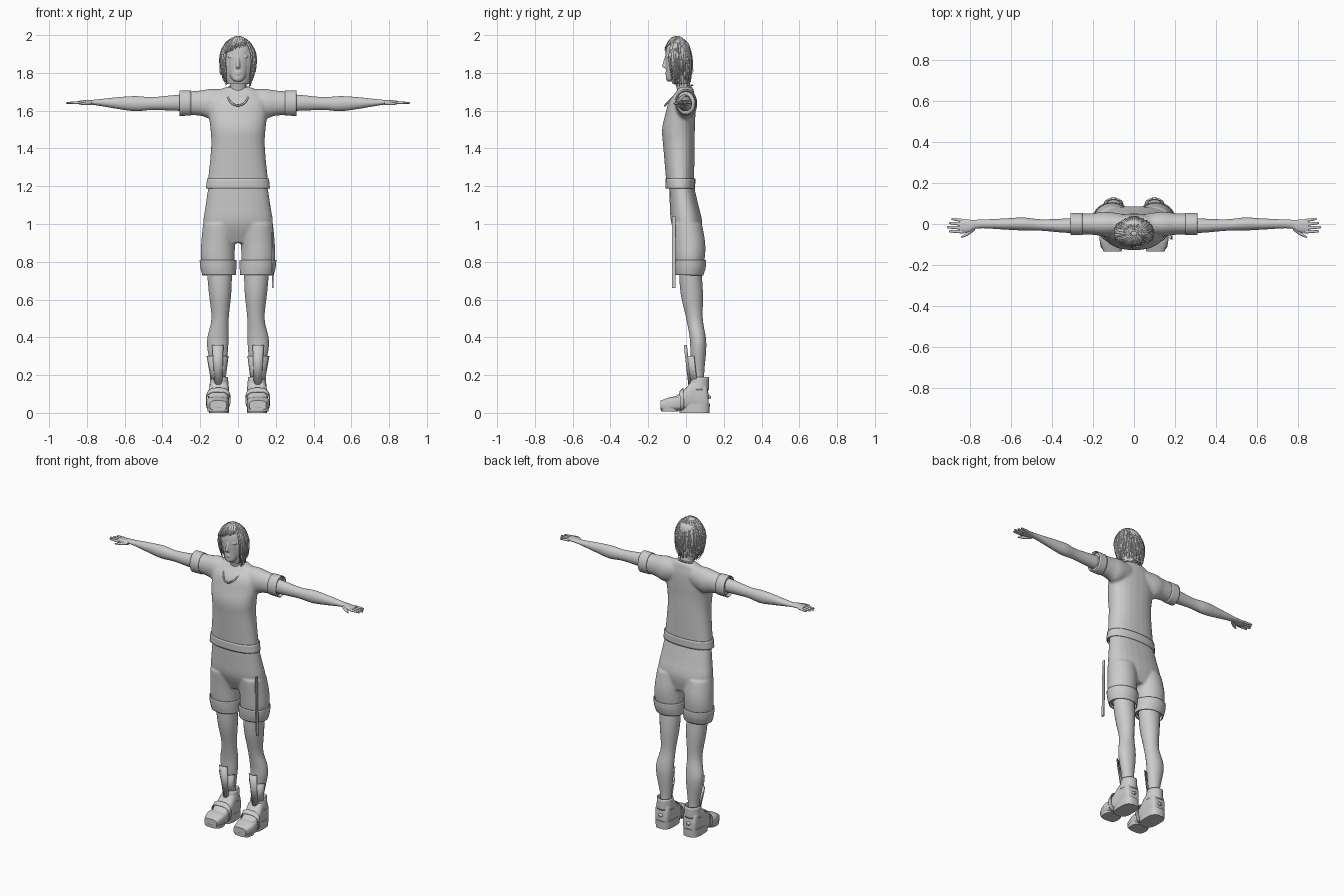
import bpy, bmesh, math, random
from mathutils import Vector

random.seed(4)
if "Cube" in bpy.data.objects:
    bpy.data.objects.remove(bpy.data.objects["Cube"], do_unlink=True)

COLOUR = (.6, .6, .6, 1)
grey = bpy.data.materials.new("plain grey")
grey.use_nodes = True
grey.diffuse_color = COLOUR
grey.node_tree.nodes["Principled BSDF"].inputs["Base Color"].default_value = COLOUR


def ring(x=0, y=0, z=0, wide=0, deep=0, tall=0):
    """Cross-section: a centre and two half sizes; the size left out is the loft direction."""
    return Vector((x, y, z, wide, deep, tall))


def spline(rings, steps):
    """Catmull-Rom blend through the given rings."""
    result = []
    last = len(rings) - 1
    for i in range(last):
        before, start, end, after = (rings[min(max(j, 0), last)] for j in range(i - 1, i + 3))
        for step in range(steps):
            t = step / steps
            ease = t * t * (3 - 2 * t)
            result.append(start.lerp(end, ease)
                          + (end - before) * (t * (1 - t) ** 2 / 2)
                          - (after - start) * (t * t * (1 - t) / 2))
    return result + [rings[-1]]


def loft(bm, rings, sides=24, power=2, steps=4, caps=True):
    loops = []
    for x, y, z, wide, deep, tall in spline(rings, steps):
        loop = []
        for k in range(sides):
            angle = math.tau * (k + .5) / sides
            c, s = (math.copysign(abs(v) ** (2 / power), v) for v in (math.cos(angle), math.sin(angle)))
            loop.append(bm.verts.new((x + wide * c, y + deep * (s if wide else c), z + tall * s)))
        loops.append(loop)
    for low, high in zip(loops, loops[1:]):
        for k in range(sides):
            bm.faces.new((low[k], low[k - 1], high[k - 1], high[k]))
    if caps:
        bm.faces.new(loops[0])
        bm.faces.new(loops[-1])


def ball(bm, centre, radii):
    for vert in bmesh.ops.create_uvsphere(bm, u_segments=20, v_segments=12, radius=1)["verts"]:
        vert.co = Vector(c + r * v for c, r, v in zip(centre, radii, vert.co))


def finish(name, bm, mirror=False, fuse=0, thick=0):
    bmesh.ops.recalc_face_normals(bm, faces=bm.faces)
    mesh = bpy.data.meshes.new(name)
    bm.to_mesh(mesh)
    bm.free()
    mesh.materials.append(grey)
    ob = bpy.data.objects.new(name, mesh)
    bpy.context.collection.objects.link(ob)
    mesh.shade_smooth()
    mesh.set_sharp_from_angle(angle=math.radians(50))
    if thick:
        ob.modifiers.new("Thickness", "SOLIDIFY").thickness = thick
    if mirror:
        ob.modifiers.new("Mirror", "MIRROR")
    if fuse:
        remesh = ob.modifiers.new("Fuse", "REMESH")
        remesh.mode, remesh.voxel_size, remesh.use_smooth_shade = "VOXEL", fuse, True
        soften = ob.modifiers.new("Soften", "SMOOTH")
        soften.factor, soften.iterations = .5, 6


def part(name, *rings, mirror=True, thick=0, **options):
    bm = bmesh.new()
    loft(bm, rings, **options)
    finish(name, bm, mirror, thick=thick)


def band(name, *rings, **options):
    """Open strip of cloth with a crisp edge."""
    part(name, *rings, thick=-.005, caps=False, **options)


# Shirt body with sleeves blended in
bm = bmesh.new()
loft(bm, [ring(z=1.19, y=-.03, wide=.164, deep=.072), ring(z=1.4, y=-.037, wide=.143, deep=.083),
          ring(z=1.5, y=-.04, wide=.146, deep=.087), ring(z=1.58, y=-.03, wide=.155, deep=.08),
          ring(z=1.65, y=-.02, wide=.15, deep=.07), ring(z=1.7, y=-.005, wide=.115, deep=.047),
          ring(z=1.725, wide=.065, deep=.037)], power=2.3)
for side in (1, -1):
    loft(bm, [ring(x=side * .06, z=1.65, deep=.05, tall=.06), ring(x=side * .14, z=1.637, deep=.06, tall=.08),
              ring(x=side * .2, z=1.64, deep=.053, tall=.067), ring(x=side * .3, z=1.64, deep=.049, tall=.061)])
finish("shirt", bm, fuse=.008)
band("shirt_hem", ring(z=1.187, y=-.03, wide=.166, deep=.074), ring(z=1.24, y=-.03, wide=.16, deep=.075),
     mirror=False, power=2.3)
band("sleeve_cuff", ring(x=.25, z=1.64, deep=.05, tall=.062), ring(x=.31, z=1.64, deep=.05, tall=.063))

# Shorts, with crisp leg bands
bm = bmesh.new()
loft(bm, [ring(z=1.21, y=-.025, wide=.155, deep=.065), ring(z=1.1, y=-.01, wide=.172, deep=.076),
          ring(z=1, y=.005, wide=.184, deep=.082), ring(z=.9, y=.018, wide=.16, deep=.05)], power=2.3)
for side in (1, -1):
    loft(bm, [ring(x=side * .096, y=.005, z=1, wide=.09, deep=.08),
              ring(x=side * .105, y=.018, z=.9, wide=.09, deep=.084),
              ring(x=side * .107, y=.02, z=.82, wide=.09, deep=.08),
              ring(x=side * .1, y=.018, z=.74, wide=.08, deep=.066)])
finish("shorts", bm, fuse=.007)
band("shorts_band", ring(x=.106, y=.02, z=.81, wide=.093, deep=.083), ring(x=.104, y=.02, z=.77, wide=.091, deep=.08),
     ring(x=.1, y=.018, z=.73, wide=.085, deep=.07))
part("hanging_strap", ring(x=.184, y=-.065, z=.66, wide=.004, deep=.01),
     ring(x=.178, y=-.065, z=1.04, wide=.004, deep=.009), mirror=False, power=8)

# Legs and arms
part("leg", ring(x=.1, y=.02, z=.8, wide=.07, deep=.058), ring(x=.095, y=.03, z=.64, wide=.06, deep=.06),
     ring(x=.095, y=.045, z=.5, wide=.046, deep=.044), ring(x=.106, y=.062, z=.4, wide=.056, deep=.043),
     ring(x=.107, y=.065, z=.33, wide=.054, deep=.042), ring(x=.1, y=.063, z=.2, wide=.035, deep=.033),
     ring(x=.1, y=.065, z=.1, wide=.035, deep=.035))
part("arm", ring(x=.2, z=1.645, deep=.036, tall=.042), ring(x=.31, y=-.008, z=1.642, deep=.036, tall=.043),
     ring(x=.45, y=-.005, z=1.638, deep=.028, tall=.034), ring(x=.54, z=1.637, deep=.032, tall=.04),
     ring(x=.63, z=1.64, deep=.027, tall=.032), ring(x=.76, z=1.644, deep=.021, tall=.014),
     ring(x=.8, y=-.009, z=1.645, deep=.03, tall=.012), ring(x=.85, y=-.01, z=1.643, deep=.032, tall=.008))

# Fingers fan out from the palm; the thumb leaves it lower down
bm = bmesh.new()
for k in range(4):
    root, tip, reach = .016 - .018 * k, .024 - .02 * k, .91 - .01 * abs(k - 2)
    loft(bm, [ring(x=.83, y=root, z=1.643, deep=.009, tall=.008),
              ring(x=reach - .008, y=tip, z=1.641, deep=.006, tall=.005),
              ring(x=reach, y=tip, z=1.64, deep=.002, tall=.002)], sides=10)
loft(bm, [ring(x=.775, y=-.02, z=1.64, deep=.012, tall=.01), ring(x=.81, y=-.045, z=1.638, deep=.012, tall=.009),
          ring(x=.842, y=-.065, z=1.636, deep=.003, tall=.003)], sides=10)
finish("fingers", bm, mirror=True)

# Shoes
part("shoe_upper", ring(x=.1, y=.118, z=.06, wide=.036, tall=.046), ring(x=.1, y=.1, z=.09, wide=.048, tall=.08),
     ring(x=.1, y=.04, z=.095, wide=.053, tall=.082), ring(x=.103, z=.072, wide=.055, tall=.06),
     ring(x=.106, y=-.06, z=.048, wide=.053, tall=.036), power=3)
part("toe_cap", ring(x=.106, y=-.035, z=.05, wide=.058, tall=.037), ring(x=.108, y=-.08, z=.048, wide=.06, tall=.036),
     ring(x=.105, y=-.134, z=.04, wide=.044, tall=.025), power=3.5)
band("shoe_strap", ring(x=.104, y=-.012, z=.073, wide=.06, tall=.057),
     ring(x=.105, y=-.032, z=.062, wide=.06, tall=.047), power=3)
band("ankle_collar", ring(x=.1, y=.066, z=.12, wide=.048, deep=.052), ring(x=.1, y=.073, z=.19, wide=.042, deep=.044))
part("heel_sole", ring(x=.1, y=.045, wide=.053, deep=.08), ring(x=.1, y=.045, z=.05, wide=.054, deep=.082), power=3)
part("toe_sole", ring(x=.106, y=-.085, z=.008, wide=.055, deep=.046),
     ring(x=.106, y=-.085, z=.03, wide=.059, deep=.05), power=3)
part("heel_tab", ring(x=.1, y=.115, z=.085, wide=.016, tall=.012), ring(x=.1, y=.132, z=.083, wide=.008, tall=.006))


def guard(name, bottom, top, bow):
    """Bowed shin plate that flares evenly from its bottom edge to its top edge."""
    bm = bmesh.new()
    rows = [[bm.verts.new((edge.x + edge[3] * k / 4, edge.y + bow * (k / 4) ** 2, edge.z))
             for k in range(-4, 5)] for edge in (bottom, top)]
    low, high = rows
    for k in range(8):
        bm.faces.new((low[k], low[k + 1], high[k + 1], high[k]))
    finish(name, bm, mirror=True, thick=.006)


guard("shin_guard", ring(x=.104, y=.02, z=.14, wide=.034), ring(x=.108, z=.3, wide=.058), bow=.04)
guard("shin_guard_crest", ring(x=.104, y=.012, z=.15, wide=.02), ring(x=.107, y=-.012, z=.36, wide=.03), bow=.012)

# Neck and face
part("neck", ring(z=1.68, wide=.055, deep=.042), ring(z=1.72, y=-.012, wide=.044, deep=.038),
     ring(z=1.82, y=-.035, wide=.043, deep=.04), mirror=False)
bm = bmesh.new()
loft(bm, [ring(z=1.755, y=-.084, wide=.018, deep=.016), ring(z=1.77, y=-.072, wide=.036, deep=.034),
          ring(z=1.81, y=-.055, wide=.054, deep=.051), ring(z=1.9, y=-.043, wide=.072, deep=.066),
          ring(z=1.955, y=-.04, wide=.058, deep=.055), ring(z=1.975, y=-.04, wide=.02, deep=.02)])
loft(bm, [ring(z=1.89, y=-.1, wide=.007, deep=.011), ring(z=1.838, y=-.112, wide=.011, deep=.014),
          ring(z=1.825, y=-.106, wide=.011, deep=.008)], sides=12)
for lip in (1.803, 1.794):
    ball(bm, centre=(0, -.101, lip), radii=(.017, .01, .005))
ball(bm, centre=(0, -.094, 1.768), radii=(.014, .01, .01))
for side in (1, -1):
    ball(bm, centre=(side * .03, -.092, 1.885), radii=(.024, .013, .006))
    ball(bm, centre=(side * .028, -.088, 1.864), radii=(.014, .012, .006))
finish("head", bm, fuse=.0035)


def hair_point(angle, t, lift):
    """Point on the hair surface, from the crown at t = 0 to the nape at t = 1."""
    r = math.sin(math.pi * (.05 + .7 * t)) * lift
    return (.095 * r * math.cos(angle),
            -.046 + .073 * r * math.sin(angle) + .02 * max(0, t - .5),
            1.992 - .25 * t ** 1.5)


# Hair: a scalp cap covered in tapered locks
cap = []
for k in range(11):
    x, y, z = hair_point(0, k / 10, lift=.9)
    cap.append(ring(y=y + .008 * k / 10, z=z, wide=x, deep=.066 * x / .086 * (1 - .05 * k / 10)))
part("hair_cap", *cap, mirror=False, steps=1)


def tube(name, paths, radii, width, cyclic=False):
    curve = bpy.data.curves.new(name, "CURVE")
    curve.dimensions, curve.bevel_depth, curve.bevel_resolution = "3D", width, 1
    curve.resolution_u, curve.use_fill_caps = 3, True
    for path in paths:
        line = curve.splines.new("NURBS")
        line.points.add(len(path) - 1)
        for point, place, radius in zip(line.points, path, radii):
            point.co, point.radius = (*place, 1), radius
        line.use_cyclic_u, line.use_endpoint_u, line.order_u = cyclic, not cyclic, 3
    curve.materials.append(grey)
    bpy.context.collection.objects.link(bpy.data.objects.new(name, curve))


locks = []
LOCKS = 230
for i in range(LOCKS):
    angle = math.tau * i / LOCKS + random.uniform(-.05, .05)
    lift = random.uniform(.94, 1.04)
    if math.sin(angle) < -.62:  # fringe, swept to one side
        start, sweep = 0, -.7
        end = .42 - .14 * math.cos(angle) + random.uniform(-.05, .04)
    else:
        start, sweep = random.choice((0, 0, .15, .3)), random.uniform(-.15, .15)
        end = random.uniform(.8, 1.05)
    steps = [start + (end - start) * k / 5 for k in range(6)]
    path = [hair_point(angle + sweep * t, t, lift) for t in steps[:-1]]
    path.append(hair_point(angle + sweep * end, end, lift + .12 * random.random()))
    locks.append(path)
tube("hair_locks", locks, radii=(.5, 1, 1, 1, .7, .1), width=.0055)

# Necklace: a hanging loop that drops and narrows toward the front
loop = []
for k in range(16):
    angle = math.tau * k / 16
    front = (1 - math.cos(angle)) / 2
    loop.append((.06 * math.sin(angle), .036 - .15 * front, 1.735 - .11 * front ** 1.5))
tube("necklace", [loop], radii=[1] * len(loop), width=.005, cyclic=True)
